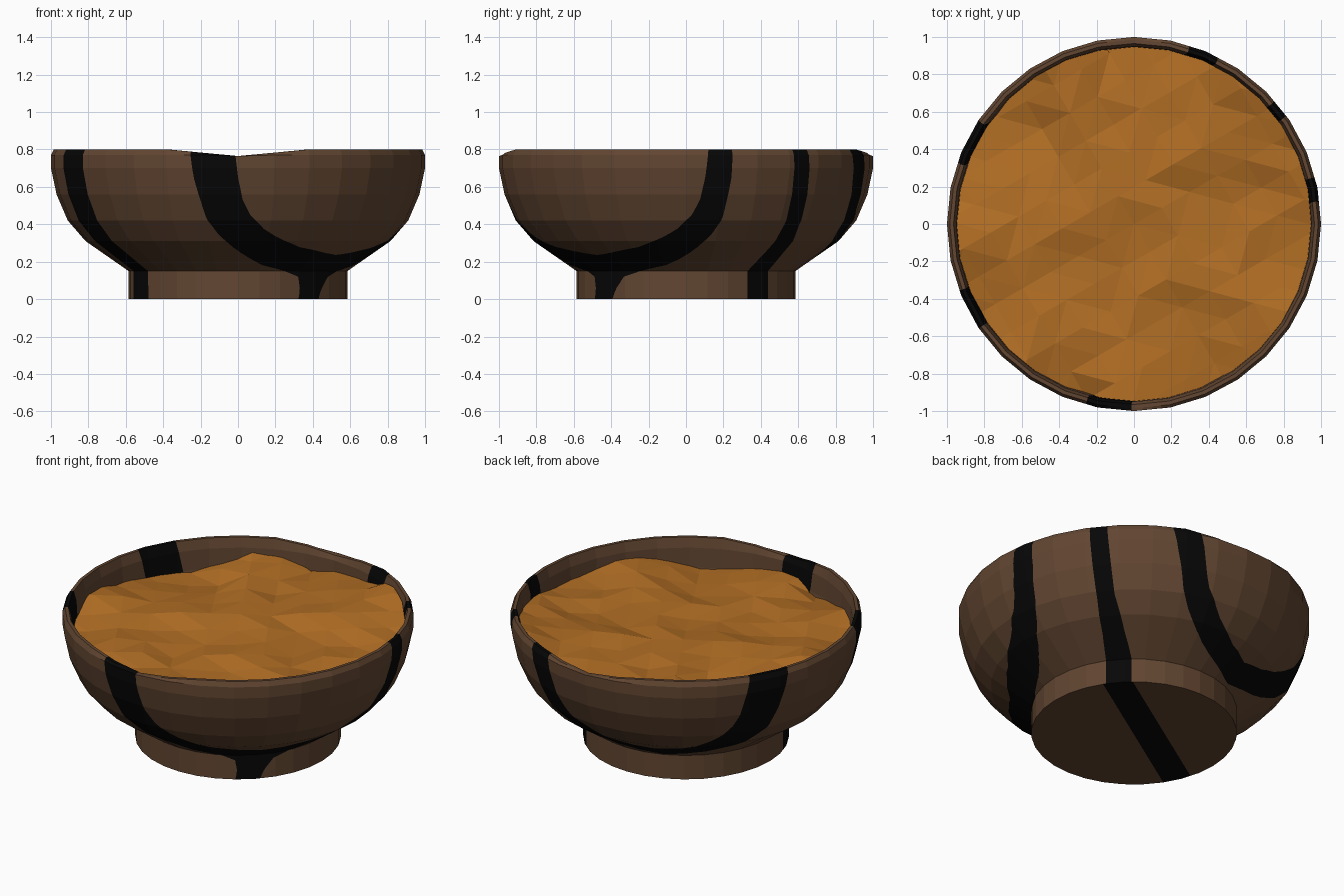
import bpy, bmesh, math, random
from mathutils import Vector, Matrix

if "Cube" in bpy.data.objects:
    bpy.data.objects.remove(bpy.data.objects["Cube"])

random.seed(4)
SIDES, SUB_U, SUB_V = 32, 4, 5


def material(name, rgb):
    m = bpy.data.materials.new(name)
    m.diffuse_color = (*rgb, 1)
    m.use_nodes = True
    m.node_tree.nodes["Principled BSDF"].inputs["Base Color"].default_value = m.diffuse_color
    return m


wood = material("brown_wood", (0.122, 0.061, 0.031))
grain = material("black_grain", (0.002, 0.002, 0.002))
food_mat = material("orange_food", (0.448, 0.158, 0.018))


def finish(bm, name, mats):
    me = bpy.data.meshes.new(name)
    bm.to_mesh(me)
    bm.free()
    for m in mats:
        me.materials.append(m)
    ob = bpy.data.objects.new(name, me)
    bpy.context.collection.objects.link(ob)
    return ob


def lerp_table(table, z):
    """Piecewise linear lookup in (key, value) pairs."""
    if z <= table[0][0]:
        return table[0][1]
    for (a, va), (b, vb) in zip(table, table[1:]):
        if z <= b:
            return va + (vb - va) * (z - a) / (b - a)
    return table[-1][1]


# Grain bands by height: inner centre, inner half angle, outer centre, outer half angle
FULL = [(0, -60)]
BANDS = [
    (318, [(0, -60), (.15, -60), (.235, 0), (.25, 10), (.275, 22), (.32, 32), (.37, 38.5),
           (.45, 44), (.53, 46.5), (.65, 48), (.8, 49)],
     [(0, 310.5), (.14, 315), (.2, 316.5), (.8, 314.75)],
     [(0, 7), (.05, 7.5), (.14, 12), (.15, 20), (.17, 32), (.21, 40), (.26, 47), (.34, 53),
      (.43, 56.5), (.64, 59), (.8, 59.75)]),
    (109.5, [(0, -60), (.16, -40), (.25, 0), (.27, 10), (.3, 18), (.35, 24), (.4, 28),
             (.47, 32), (.55, 34), (.8, 37)],
     [(0, 112)],
     [(0, -20), (.16, -5), (.18, 10), (.22, 25), (.26, 32), (.3, 37), (.36, 41), (.43, 44),
      (.64, 47), (.8, 49)]),
    (0, FULL, [(0, 205.5), (.15, 205.5), (.3, 207), (.8, 207.4)],
     [(0, 9.5), (.15, 9), (.3, 7.2), (.8, 6.5)]),
    (0, FULL, [(0, 41.5), (.15, 41.5), (.4, 39.6), (.8, 38.2)],
     [(0, 7.2), (.15, 7.2), (.25, 5), (.4, 3.3), (.8, 2.9)]),
]


def grain_field(p, row):
    """Negative inside the black grain."""
    if row == 0:                                   # straight band under the foot
        return (abs(-.545 * p.x + .84 * p.y - .08) - .085) * 100
    z = max(p.z, .6) if row > 7 else p.z           # inside wall repeats the rim
    ang = math.degrees(math.atan2(p.y, p.x))
    best = 1e9
    for ci, inner, co, outer in BANDS:
        di = abs((ang - ci + 180) % 360 - 180)
        do = abs((ang - lerp_table(co, z) + 180) % 360 - 180)
        best = min(best, max(lerp_table(inner, z) - di, do - lerp_table(outer, z)))
    return best


def clip(poly, sign):
    """Part of a polygon of (point, value) where sign * value >= 0."""
    out = []
    for (p, a), (q, b) in zip(poly, poly[1:] + poly[:1]):
        if a * sign >= 0:
            out.append(p)
        if a * b < 0:
            out.append(p.lerp(q, a / (a - b)))
    return out


# Bowl: turned profile from the foot, over the rim, down inside
PROFILE = [(0, 0), (.585, 0), (.585, .15), (.815, .31), (.91, .42), (.97, .56),
           (1, .70), (1, .77), (.985, .80), (.965, .80), (.95, .74), (.945, .62), (.92, .5),
           (.8, .33), (.45, .22), (0, .2)]


def ring_point(i, k):
    r, z = PROFILE[k]
    deg = i * 360 / SIDES
    off = min(abs(deg % 360 - 90), abs(deg % 360 - 270))
    if off < 22.5 and z > .75:                     # shallow dip front and back
        z = min(z, .8 - .035 * (1 - off / 22.5))
    a = math.radians(deg)
    return Vector((r * math.cos(a), r * math.sin(a), z))


bm = bmesh.new()
for row in range(len(PROFILE) - 1):
    for i in range(SIDES):
        a, b = ring_point(i, row), ring_point(i + 1, row)
        c, d = ring_point(i + 1, row + 1), ring_point(i, row + 1)

        def at(u, v):
            return a.lerp(b, u).lerp(d.lerp(c, u), v)

        for s in range(SUB_U):
            for t in range(SUB_V):
                u0, u1 = s / SUB_U, (s + 1) / SUB_U
                v0, v1 = t / SUB_V, (t + 1) / SUB_V
                pts = [at(u0, v0), at(u1, v0), at(u1, v1), at(u0, v1)]
                poly = [(p, grain_field(p, row)) for p in pts]
                for idx, sign in ((0, 1), (1, -1)):
                    part = clip(poly, sign)
                    if len(part) > 2:
                        f = bm.faces.new([bm.verts.new(p) for p in part])
                        f.material_index = idx
bmesh.ops.remove_doubles(bm, verts=bm.verts, dist=1e-5)
finish(bm, "bowl", [wood, grain])

# Food: lumpy faceted sheet; edge height by compass angle, then ridges and noise
EDGE = [(0, .67), (15, .69), (48, .77), (63, .76), (80, .67), (104, .64), (110, .70),
        (117, .73), (124, .70), (134, .60), (161, .61), (180, .67), (192, .70), (205, .62),
        (232, .65), (254, .6), (262, .66), (275, .68), (288, .61), (300, .6), (321, .685),
        (332, .70), (347, .66), (360, .67)]
bm = bmesh.new()
bmesh.ops.create_grid(bm, x_segments=14, y_segments=14, size=1.2,
                      matrix=Matrix.Rotation(math.radians(30), 4, 'Z'))
for v in bm.verts:
    x, y = v.co.x, v.co.y
    r = min(math.hypot(x, y) / .95, 1)
    e = lerp_table(EDGE, math.degrees(math.atan2(y, x)) % 360)
    along, across = .84 * x + .54 * y, -.54 * x + .84 * y
    ridge = .035 * math.exp(-((across - .18) / .12) ** 2 - ((along - .35) / .45) ** 2)
    h = .665 + (e - .665) * r ** 2 + ridge + random.uniform(-.018, .018)
    v.co.z = min(h, .775)
bmesh.ops.triangulate(bm, faces=bm.faces[:])
for i in range(SIDES):                             # trim to the inside of the bowl
    a = (i + .5) * math.tau / SIDES
    n = Vector((math.cos(a), math.sin(a), 0))
    bmesh.ops.bisect_plane(bm, geom=bm.verts[:] + bm.edges[:] + bm.faces[:],
                           plane_co=n * .945, plane_no=n, clear_outer=True)
finish(bm, "food", [food_mat])
